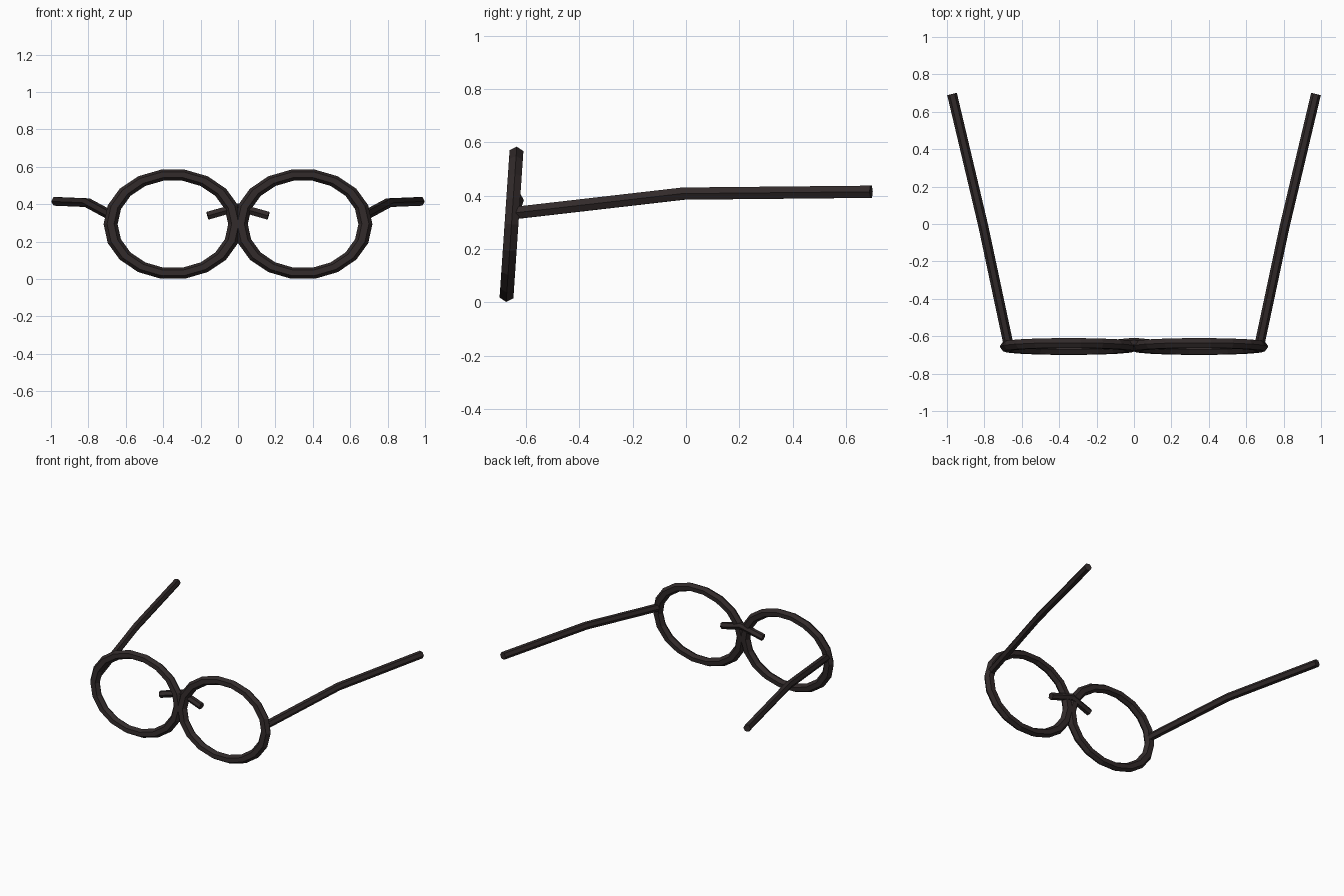
import bpy, bmesh, math
from mathutils import Matrix, Vector

if "Cube" in bpy.data.objects:
    bpy.data.objects.remove(bpy.data.objects["Cube"])

frame_mat = bpy.data.materials.new("dark brown frame")
frame_mat.diffuse_color = (0.031, 0.023, 0.023, 1)
frame_mat.use_nodes = True
frame_mat.node_tree.nodes["Principled BSDF"].inputs["Base Color"].default_value = frame_mat.diffuse_color


def finish(bm, name):
    bmesh.ops.recalc_face_normals(bm, faces=bm.faces)
    mesh = bpy.data.meshes.new(name)
    bm.to_mesh(mesh)
    bm.free()
    mesh.materials.append(frame_mat)
    obj = bpy.data.objects.new(name, mesh)
    bpy.context.collection.objects.link(obj)
    return obj


def skin(bm, loops, closed):
    """Join successive vertex loops with quads, capping open ends."""
    n = len(loops[0])
    for i in range(len(loops) if closed else len(loops) - 1):
        a, b = loops[i], loops[(i + 1) % len(loops)]
        for j in range(n):
            k = (j + 1) % n
            bm.faces.new((a[j], a[k], b[k], b[j]))
    if not closed:
        bm.faces.new(loops[0])
        bm.faces.new(loops[-1])


def rim(name, cx):
    """Eighteen-sided hexagonal ring, widened in x and leaning back."""
    bm = bmesh.new()
    major, minor, loops = 0.2665, 0.03, []
    for i in range(18):
        a = math.tau * i / 18
        loop = []
        for j in range(6):
            b = math.tau * j / 6
            r = major + minor * math.cos(b)
            loop.append(bm.verts.new((1.25 * r * math.cos(a), minor * math.sin(b), r * math.sin(a))))
        loops.append(loop)
    skin(bm, loops, True)
    place = Matrix.Translation((cx, -0.655, 0.293)) @ Matrix.Rotation(math.radians(-3.9), 4, 'X')
    bm.transform(place)
    return finish(bm, name)


def tube(name, points, radius):
    """Hexagonal bar through the points with mitred bends."""
    bm = bmesh.new()
    pts = [Vector(p) for p in points]
    loops = []
    for i, p in enumerate(pts):
        d = (pts[min(i + 1, len(pts) - 1)] - pts[max(i - 1, 0)]).normalized()
        side = d.cross(Vector((0, 0, 1))).normalized()
        up = side.cross(d)
        loops.append([bm.verts.new(p + radius * (side * math.cos(math.tau * j / 6)
                                                 + up * math.sin(math.tau * j / 6)))
                      for j in range(6)])
    skin(bm, loops, False)
    return finish(bm, name)


# Rims and temple arms on both sides
for label, s in (("left", -1), ("right", 1)):
    rim(label + "_rim", s * 0.348)
    tube(label + "_temple",
         [(s * 0.671, -0.645, 0.335), (s * 0.806, -0.01, 0.408), (s * 0.973, 0.695, 0.415)], 0.0265)

# Bent bridge behind the rims
tube("bridge", [(-0.163, -0.648, 0.338), (0, -0.633, 0.384), (0.163, -0.648, 0.338)], 0.0245)
